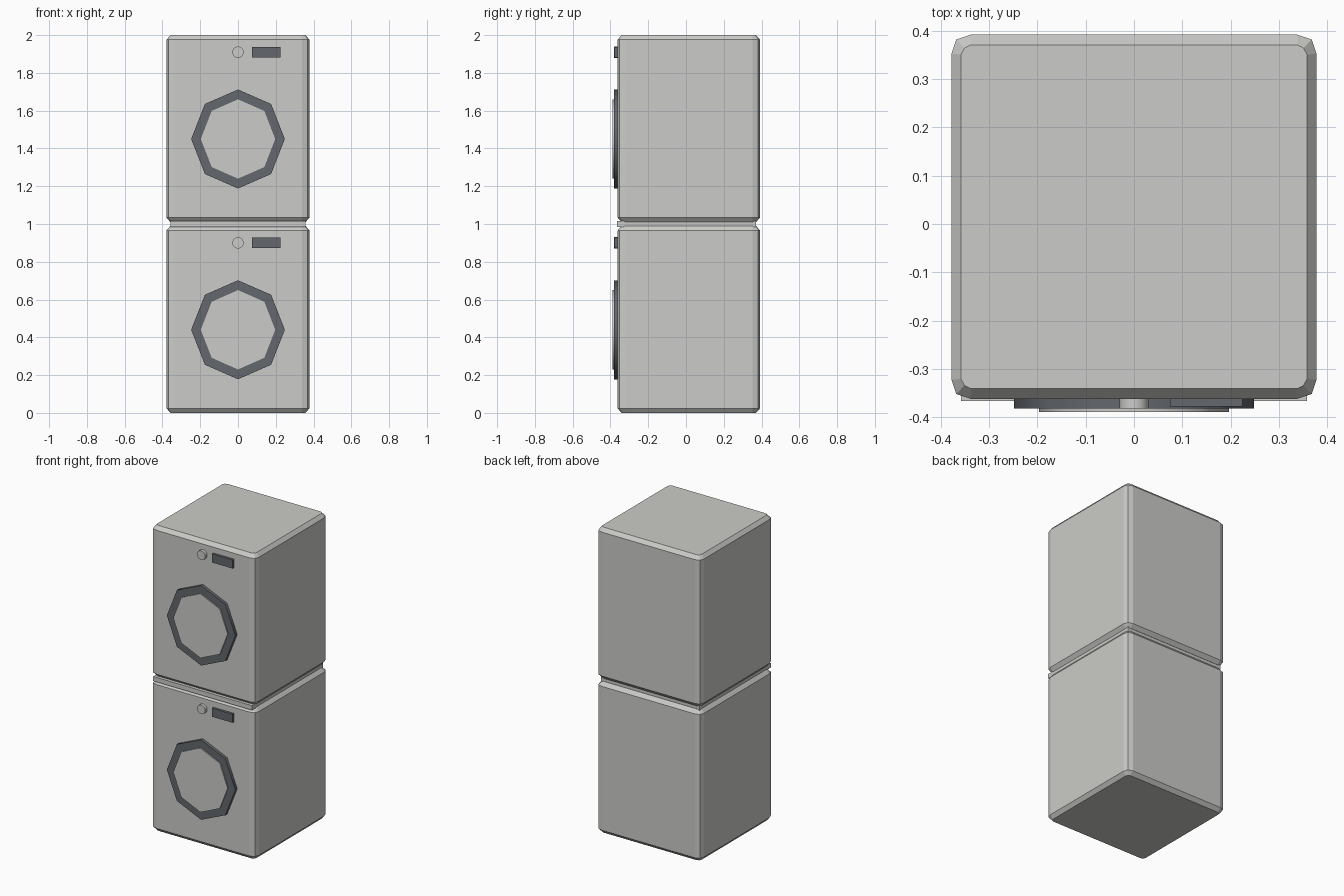
import bpy, bmesh, math

if "Cube" in bpy.data.objects:
    bpy.data.objects.remove(bpy.data.objects["Cube"])


def material(name, rgb):
    m = bpy.data.materials.new(name)
    m.diffuse_color = (*rgb, 1)
    m.use_nodes = True
    m.node_tree.nodes["Principled BSDF"].inputs["Base Color"].default_value = m.diffuse_color
    return m


LIGHT = material("light_grey", (0.60, 0.60, 0.58))
DARK = material("dark_slate", (0.125, 0.137, 0.152))


def finish(name, bm, mat):
    bmesh.ops.recalc_face_normals(bm, faces=bm.faces)
    me = bpy.data.meshes.new(name)
    bm.to_mesh(me)
    bm.free()
    me.materials.append(mat)
    ob = bpy.data.objects.new(name, me)
    bpy.context.collection.objects.link(ob)
    return ob


def box(name, x0, x1, y0, y1, z0, z1, mat):
    bm = bmesh.new()
    bmesh.ops.create_cube(bm, size=1)
    for v in bm.verts:
        v.co = ((x0 + x1) / 2 + v.co.x * (x1 - x0),
                (y0 + y1) / 2 + v.co.y * (y1 - y0),
                (z0 + z1) / 2 + v.co.z * (z1 - z0))
    return finish(name, bm, mat)


def disc(name, x, z, rx, rz, y0, y1, sides, mat):
    """Flat prism facing -y with a vertex at the top."""
    bm = bmesh.new()
    rings = []
    for y in (y0, y1):
        rings.append([bm.verts.new((x + rx * math.sin(2 * math.pi * i / sides), y,
                                    z + rz * math.cos(2 * math.pi * i / sides)))
                      for i in range(sides)])
    bm.faces.new(rings[0])
    bm.faces.new(rings[1])
    for i in range(sides):
        j = (i + 1) % sides
        bm.faces.new((rings[0][i], rings[0][j], rings[1][j], rings[1][i]))
    ob = finish(name, bm, mat)
    bpy.ops.object.select_all(action='DESELECT')
    ob.select_set(True)
    bpy.context.view_layer.objects.active = ob
    bpy.ops.object.shade_smooth_by_angle(angle=math.radians(50))
    return ob


def outline(hx, hy, side, mid):
    """Rounded rectangle with two facets at each corner."""
    corner = [(hx, hy - side), (hx - mid, hy - mid), (hx - side, hy)]
    pts = []
    for sx, sy in ((1, 1), (-1, 1), (-1, -1), (1, -1)):
        c = [(sx * x, sy * y) for x, y in corner]
        pts += c if sx * sy > 0 else c[::-1]
    return pts


def cabinet(name, z0):
    hx, hy, cy, h, c = 0.378, 0.377, 0.015, 0.99, 0.024
    wide = outline(hx, hy, 0.04, 0.01)
    narrow = outline(hx - 0.02, hy - 0.021, 0.02, 0.007)
    bm = bmesh.new()
    rings = [[bm.verts.new((x, y + cy, z0 + z)) for x, y in pts]
             for pts, z in ((narrow, 0), (wide, c), (wide, h - c), (narrow, h))]
    n = len(wide)
    for a, b in zip(rings, rings[1:]):
        for i in range(n):
            j = (i + 1) % n
            bm.faces.new((a[i], a[j], b[j], b[i]))
    bm.faces.new(rings[0])
    bm.faces.new(rings[-1])
    finish(name, bm, LIGHT)


# two stacked machines with door, dial and display
FRONT = -0.355
for label, z in (("lower", 0.0), ("upper", 1.01)):
    cabinet(label + "_cabinet", z)
    disc(label + "_door_frame", 0, z + 0.44, 0.248, 0.262, -0.382, FRONT, 8, DARK)
    disc(label + "_door_panel", 0, z + 0.44, 0.197, 0.21, -0.389, FRONT, 8, LIGHT)
    disc(label + "_dial", 0, z + 0.90, 0.03, 0.03, -0.382, FRONT, 16, LIGHT)
    box(label + "_display", 0.075, 0.225, -0.378, FRONT, z + 0.872, z + 0.928, DARK)

# spacer between the machines
box("stacking_plate", -0.358, 0.358, -0.366, 0.37, 0.985, 1.015, LIGHT)
